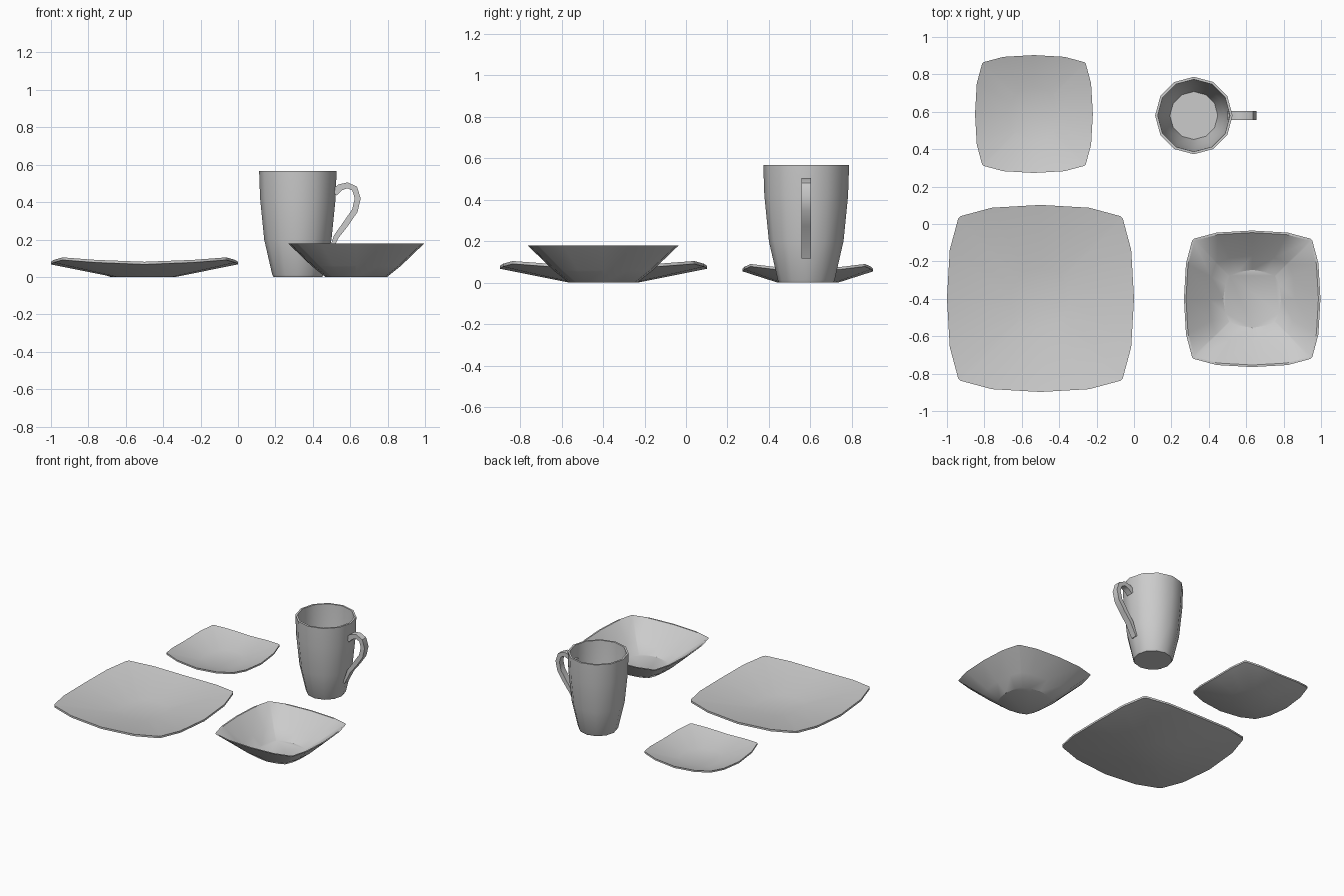
import bpy, bmesh, math
from mathutils import Vector

if "Cube" in bpy.data.objects:
    bpy.data.objects.remove(bpy.data.objects["Cube"])

# One quadrant of the rounded-square outline, repeated four times
QUAD = [(1, 0), (0.97, 0.52), (0.88, 0.855), (0.855, 0.88), (0.52, 0.97)]
SQUARE = []
for k in range(4):
    c, s = [(1, 0), (0, 1), (-1, 0), (0, -1)][k]
    SQUARE += [Vector((x * c - y * s, x * s + y * c)) for x, y in QUAD]
CIRCLE12 = [Vector((math.cos(math.tau * i / 12), math.sin(math.tau * i / 12))) for i in range(12)]


def loft(name, rings, location, angle=35):
    """Skin a stack of rings and cap both ends."""
    bm = bmesh.new()
    loops = [[bm.verts.new(p) for p in ring] for ring in rings]
    n = len(loops[0])
    for a, b in zip(loops, loops[1:]):
        for i in range(n):
            j = (i + 1) % n
            bm.faces.new((a[i], a[j], b[j], b[i]))
    bm.faces.new(loops[0][::-1])
    bm.faces.new(loops[-1])
    bmesh.ops.recalc_face_normals(bm, faces=bm.faces)
    mesh = bpy.data.meshes.new(name)
    bm.to_mesh(mesh)
    bm.free()
    obj = bpy.data.objects.new(name, mesh)
    bpy.context.collection.objects.link(obj)
    obj.location = location
    bpy.ops.object.select_all(action='DESELECT')
    obj.select_set(True)
    bpy.context.view_layer.objects.active = obj
    bpy.ops.object.shade_smooth_by_angle(angle=math.radians(angle))
    return obj


def plate(name, location, half, base, slope, thick):
    """Shallow cone dish trimmed to the rounded square, so corners lift."""
    foot = [p.normalized() * base for p in SQUARE]
    rim = [p * half for p in SQUARE]

    def ring(pts, lift):
        return [(p.x, p.y, slope * max(0, p.length - base) + lift) for p in pts]
    loft(name, [ring(foot, 0), ring(rim, 0), ring(rim, thick), ring(foot, thick)], location)


plate("dinner_plate", (-0.5, -0.398, 0), 0.5, 0.165, 0.2, 0.014)
plate("side_plate", (-0.535, 0.588, 0), 0.315, 0.145, 0.32, 0.012)


# Bowl: level rim, sections blend from a rounder foot to the square rim
def bowl_ring(size, z, roundness):
    pts = [p.lerp(p.normalized(), roundness) * size for p in SQUARE]
    return [(p.x, p.y, z) for p in pts]


loft("bowl", [bowl_ring(*r) for r in [
    (0.165, 0, 0.5), (0.24, 0.06, 0.25), (0.365, 0.18, 0),
    (0.354, 0.18, 0), (0.23, 0.068, 0.25), (0.155, 0.013, 0.5)]], (0.632, -0.4, 0))

# Mug: twelve-sided tapered cup with inner wall
MUG = [(0.13, 0), (0.137, 0.012), (0.18, 0.2), (0.202, 0.42), (0.207, 0.567),
       (0.193, 0.567), (0.188, 0.42), (0.166, 0.2), (0.128, 0.025)]
loft("mug_body", [[(p.x * r, p.y * r, z) for p in CIRCLE12] for r, z in MUG],
     (0.32, 0.58, 0))

# Handle: flat strap swept along an ear-shaped path in the xz plane
PATH = [(0.513, 0.45), (0.545, 0.478), (0.585, 0.49), (0.624, 0.472), (0.64, 0.42),
        (0.625, 0.355), (0.575, 0.282), (0.525, 0.215), (0.484, 0.118)]
HALF = [0.02, 0.018, 0.016, 0.016, 0.016, 0.016, 0.016, 0.014, 0.006]
path = [Vector(p) for p in PATH]
rings = []
for i, p in enumerate(path):
    t = (path[min(i + 1, len(path) - 1)] - path[max(i - 1, 0)]).normalized()
    n = Vector((-t.y, t.x)) * HALF[i]
    a, b = p + n, p - n
    w = 0.023
    rings.append([(a.x, -w, a.y), (a.x, w, a.y), (b.x, w, b.y), (b.x, -w, b.y)])
loft("mug_handle", rings, (0, 0.58, 0), 45)
